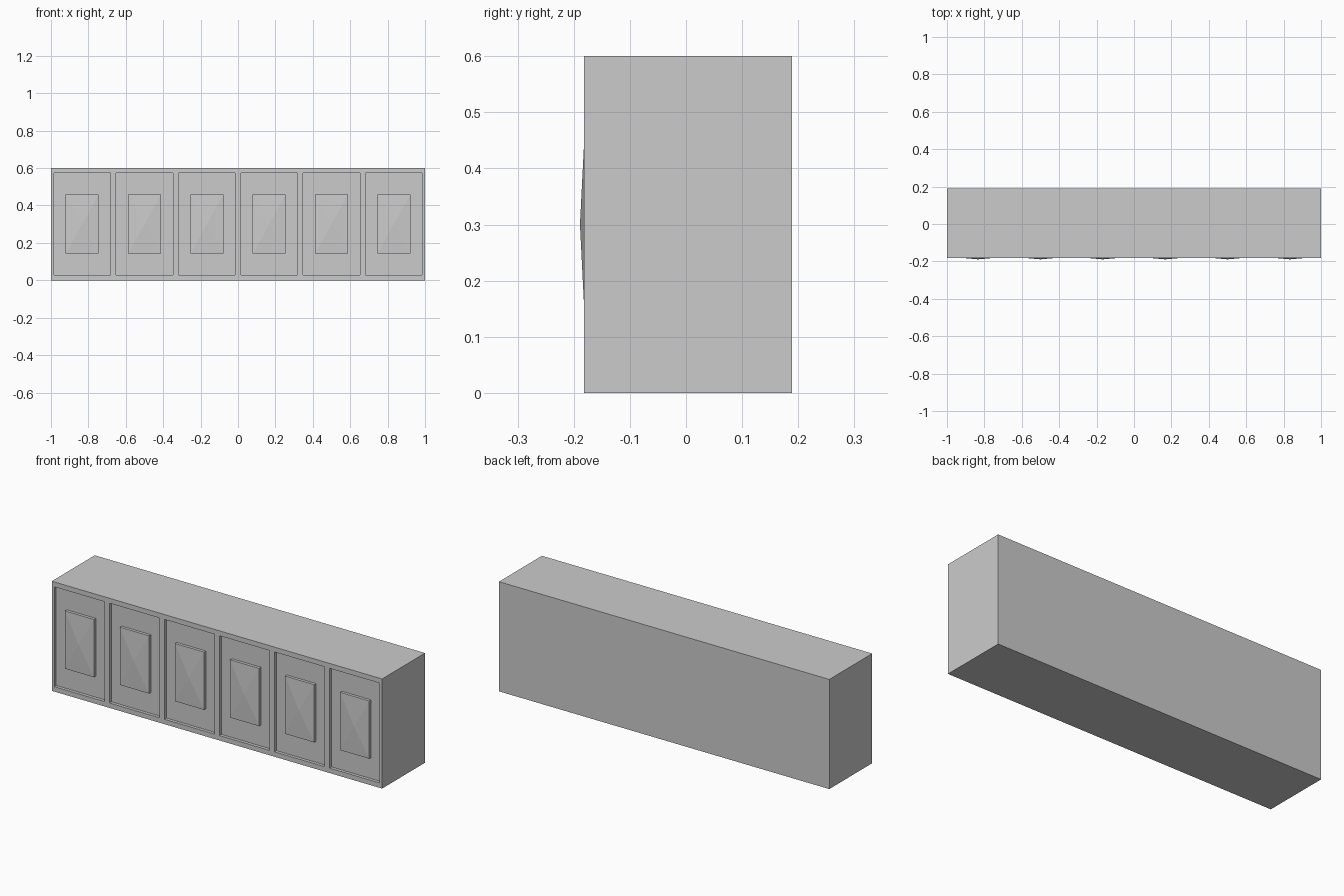
import bpy
import bmesh

if "Cube" in bpy.data.objects:
    bpy.data.objects.remove(bpy.data.objects["Cube"])

FRONT, FLOOR, BACK = -0.182, -0.165, 0.189   # y planes: frame face, recess floor, back
APEX = -0.189
DOORS, HEIGHT = 6, 0.6
PITCH = 2 / DOORS
SIDE, RAIL = 0.015, 0.027                    # frame margins around each door


def add_object(name, bm):
    bmesh.ops.recalc_face_normals(bm, faces=bm.faces)
    mesh = bpy.data.meshes.new(name)
    bm.to_mesh(mesh)
    bm.free()
    ob = bpy.data.objects.new(name, mesh)
    bpy.context.collection.objects.link(ob)
    return ob


def box_bm(x0, x1, y0, y1, z0, z1):
    bm = bmesh.new()
    bmesh.ops.create_cube(bm, size=1)
    for v in bm.verts:
        v.co.x = x1 if v.co.x > 0 else x0
        v.co.y = y1 if v.co.y > 0 else y0
        v.co.z = z1 if v.co.z > 0 else z0
    return bm


def box(name, *limits):
    return add_object(name, box_bm(*limits))


# Cabinet body; its front is the floor of the recessed doors
box("cabinet_body", -1, 1, FLOOR, BACK, 0, HEIGHT)

# Front frame: two rails and the stiles between doors
box("bottom_rail", -1, 1, FRONT, FLOOR, 0, RAIL)
box("top_rail", -1, 1, FRONT, FLOOR, HEIGHT - RAIL, HEIGHT)
for i in range(DOORS + 1):
    x = -1 + i * PITCH
    box(f"stile_{i + 1}", max(-1, x - SIDE), min(1, x + SIDE),
        FRONT, FLOOR, RAIL, HEIGHT - RAIL)

# Raised door panels with a shallow pyramid face
for i in range(DOORS):
    x = -1 + (i + 0.5) * PITCH
    bm = box_bm(x - 0.088, x + 0.088, -0.181, FLOOR, 0.142, 0.458)
    bm.normal_update()
    front = [f for f in bm.faces if f.calc_center_median().y < -0.18]
    tip = bmesh.ops.poke(bm, faces=front)["verts"][0]
    tip.co.y = APEX
    add_object(f"door_panel_{i + 1}", bm)
